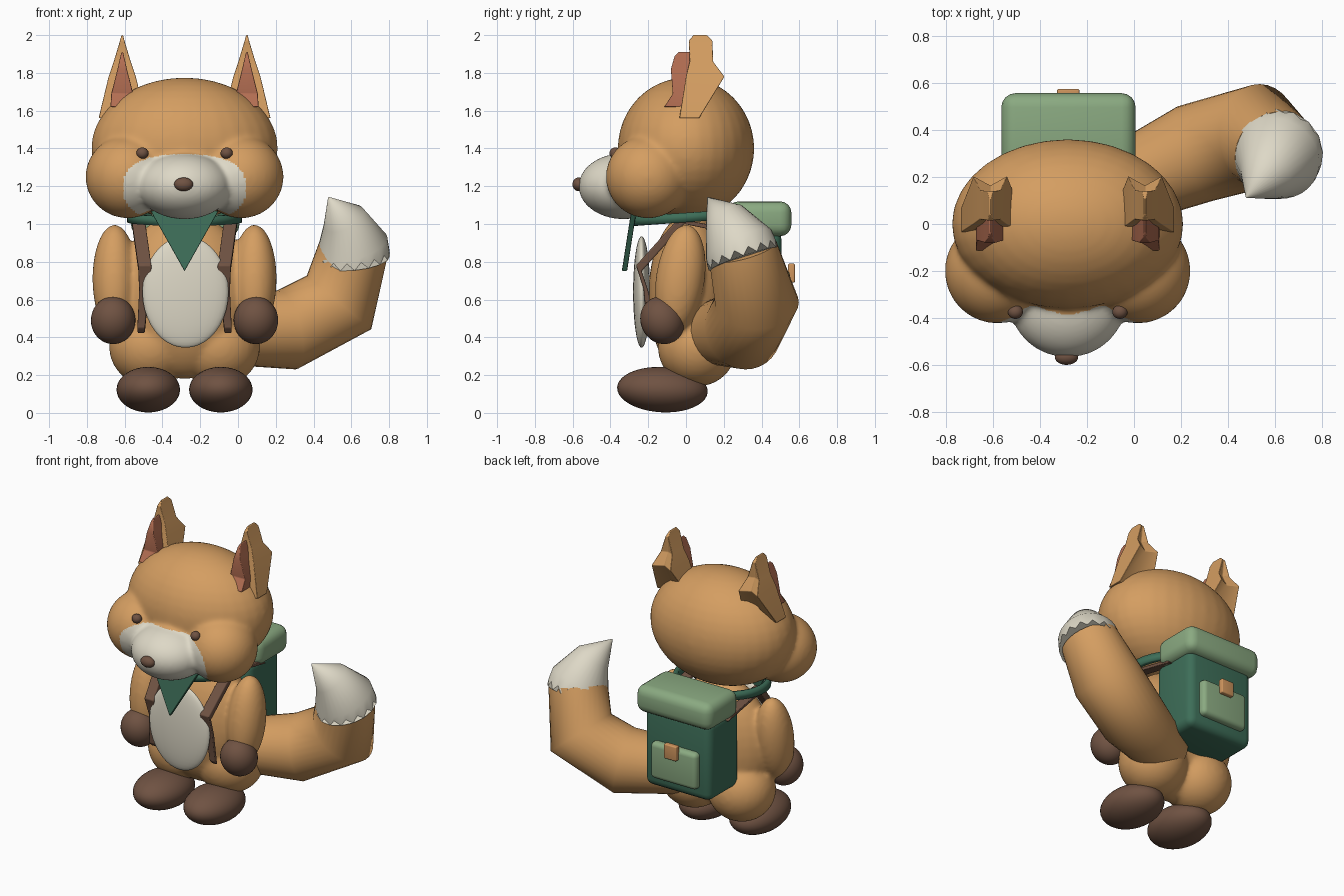
import bpy, bmesh, math
from mathutils import Vector, Matrix

if "Cube" in bpy.data.objects:
    bpy.data.objects.remove(bpy.data.objects["Cube"])

C = -0.283  # centre line of the character
SIDES = (("right", -1), ("left", 1))


def material(name, rgb):
    m = bpy.data.materials.new(name)
    m.use_nodes = True
    m.diffuse_color = (*rgb, 1)
    m.node_tree.nodes["Principled BSDF"].inputs["Base Color"].default_value = (*rgb, 1)
    return m


FUR = material("orange fur", (0.66, 0.34, 0.12))
CREAM = material("cream fur", (0.73, 0.69, 0.57))
BROWN = material("dark brown", (0.16, 0.085, 0.055))
PINK = material("inner ear", (0.45, 0.155, 0.085))
GREEN = material("dark green", (0.047, 0.155, 0.098))
SAGE = material("light green", (0.255, 0.40, 0.22))
TAN = material("tan clasp", (0.62, 0.30, 0.11))


def finish(name, bm, mat, angle=180):
    bmesh.ops.recalc_face_normals(bm, faces=bm.faces)
    me = bpy.data.meshes.new(name)
    bm.to_mesh(me)
    bm.free()
    ob = bpy.data.objects.new(name, me)
    bpy.context.collection.objects.link(ob)
    me.materials.append(mat)
    activate(ob)
    bpy.ops.object.shade_smooth_by_angle(angle=math.radians(angle))
    return ob


def activate(ob):
    bpy.ops.object.select_all(action='DESELECT')
    ob.select_set(True)
    bpy.context.view_layer.objects.active = ob


def add_ball(bm, loc, size, tilt=0):
    m = (Matrix.Translation(loc) @ Matrix.Rotation(math.radians(tilt), 4, 'X')
         @ Matrix.Diagonal((*size, 1)))
    bmesh.ops.create_uvsphere(bm, u_segments=32, v_segments=20, radius=1, matrix=m)


def ball(name, loc, size, mat, tilt=0):
    bm = bmesh.new()
    add_ball(bm, loc, size, tilt)
    return finish(name, bm, mat)


def blend(name, balls, mat, voxel, smooth):
    """Melt overlapping ellipsoids into one soft surface."""
    bm = bmesh.new()
    for b in balls:
        add_ball(bm, *b)
    ob = finish(name, bm, mat)
    mod = ob.modifiers.new("remesh", 'REMESH')
    mod.mode, mod.voxel_size, mod.use_smooth_shade = 'VOXEL', voxel, True
    mod = ob.modifiers.new("soften", 'SMOOTH')
    mod.factor, mod.iterations = 0.5, smooth
    activate(ob)
    for mod in list(ob.modifiers):
        bpy.ops.object.modifier_apply(modifier=mod.name)
    return ob


def box(name, lo, hi, bevel, mat):
    bm = bmesh.new()
    lo, hi = Vector(lo), Vector(hi)
    bmesh.ops.create_cube(bm, size=1, matrix=Matrix.Translation((lo + hi) / 2)
                          @ Matrix.Diagonal((*(hi - lo), 1)))
    bmesh.ops.bevel(bm, geom=bm.edges[:], offset=bevel, segments=4, profile=0.5, affect='EDGES')
    return finish(name, bm, mat, 40)


def loft(name, rings, mat, angle, bevel=0):
    """Skin a list of equal point rings and cap both ends."""
    bm = bmesh.new()
    vs = [[bm.verts.new(p) for p in r] for r in rings]
    n = len(vs[0])
    for a, b in zip(vs, vs[1:]):
        for i in range(n):
            j = (i + 1) % n
            bm.faces.new((a[i], a[j], b[j], b[i]))
    bm.faces.new(vs[0][::-1])
    bm.faces.new(vs[-1])
    ob = finish(name, bm, mat, angle)
    if bevel:
        mod = ob.modifiers.new("round edges", 'BEVEL')
        mod.width, mod.segments = bevel, 3
    return ob


def tube_rings(path, sides, jag=0):
    """Round rings along (point, radius) pairs; jag makes a zigzag first rim."""
    pts = [Vector(p) for p, r in path]
    rings, axis, u = [], None, Vector((0, 1, 0))
    for k, (p, r) in enumerate(path):
        a, b = pts[max(k - 1, 0)], pts[min(k + 1, len(pts) - 1)]
        new = (b - a).normalized()
        if axis:
            u = axis.rotation_difference(new) @ u
        axis = new
        u = (u - axis * u.dot(axis)).normalized()
        w = axis.cross(u)
        rings.append([pts[k] + r * (u * math.cos(t) + w * math.sin(t))
                      + axis * (jag * (i % 2) if k == 0 else 0)
                      for i in range(sides) for t in [2 * math.pi * i / sides]])
    return rings


# Head with cheeks and snout; the snout patch is cream
head = blend("head", [((C, 0, 1.40), (0.495, 0.362, 0.375)),
                      ((C - 0.3, -0.2, 1.25), (0.225, 0.225, 0.22)),
                      ((C + 0.3, -0.2, 1.25), (0.225, 0.225, 0.22)),
                      ((C, -0.33, 1.20), (0.25, 0.24, 0.175))], FUR, 0.012, 20)
head.data.materials.append(CREAM)
for f in head.data.polygons:
    x, y, z = f.center
    if y < -0.27 and abs((x - C) / 0.325) ** 2.5 + abs((z - 1.19) / 0.18) ** 2.5 < 1:
        f.material_index = 1
ball("nose", (C - 0.005, -0.568, 1.21), (0.05, 0.033, 0.036), BROWN)

# Torso, hips and arms
limbs = [((C, 0.02, 0.62), (0.36, 0.22, 0.44))]
for _, s in SIDES:
    limbs += [((C + s * 0.18, 0.06, 0.35), (0.22, 0.21, 0.21)),
              ((C + s * 0.37, -0.03, 0.71), (0.118, 0.13, 0.29), -8)]
blend("body", limbs, FUR, 0.014, 10)
ball("belly_patch", (C + 0.005, -0.235, 0.64), (0.228, 0.045, 0.295), CREAM)

for side, s in SIDES:
    ball(side + "_eye", (C + s * 0.223, -0.375, 1.375), (0.032, 0.03, 0.03), BROWN)
    ball(side + "_hand", (C + s * 0.378, -0.125, 0.49), (0.118, 0.115, 0.128), BROWN, 25)
    ball(side + "_foot", (C + s * 0.192, -0.125, 0.123), (0.168, 0.24, 0.12), BROWN, -3)

    # Ears: height, half width, front y, back y, depth of the back groove
    def ear_rings(cx, rows):
        return [[(cx - w, f, z), (cx, f, z), (cx + w, f, z),
                 (cx + w, b, z), (cx, b - g, z), (cx - w, b, z)] for z, w, f, b, g in rows]
    ex = C + s * 0.33
    loft(side + "_ear", ear_rings(ex, [(1.56, 0.125, -0.035, 0.07, 0.02),
                                       (1.78, 0.072, 0.0, 0.205, 0.04),
                                       (1.86, 0.045, 0.02, 0.145, 0.02),
                                       (1.97, 0.012, 0.015, 0.14, 0.0),
                                       (2.0, 0.004, 0.04, 0.11, 0.0)]), FUR, 30, 0.008)
    loft(side + "_inner_ear", ear_rings(ex, [(1.62, 0.062, -0.115, -0.01, 0),
                                             (1.69, 0.058, -0.07, 0.02, 0),
                                             (1.82, 0.025, -0.08, 0.03, 0),
                                             (1.89, 0.009, -0.06, 0.03, 0),
                                             (1.91, 0.004, -0.04, 0.02, 0)]), PINK, 30, 0.008)

    # Backpack strap over the shoulder: path, half width
    strap = [((0.24, 0.3, 0.96), 0.03), ((0.245, -0.04, 1.03), 0.035),
             ((0.21, -0.265, 0.78), 0.035), ((0.215, -0.225, 0.66), 0.025),
             ((0.23, -0.205, 0.45), 0.02)]
    rings = []
    for (x, y, z), w in strap:
        cx = C + s * x
        rings.append([(cx - w, y, z), (cx + w, y, z),
                      (cx + w, y + 0.03, z - 0.03), (cx - w, y + 0.03, z - 0.03)])
    loft(side + "_strap", rings, BROWN, 30, 0.006)

# Tail and its zigzag-edged tip
loft("tail", tube_rings([((-0.15, 0.12, 0.42), 0.16), ((0.26, 0.30, 0.44), 0.215),
                         ((0.535, 0.375, 0.585), 0.222), ((0.61, 0.30, 0.86), 0.185)], 32), FUR, 60)
loft("tail_tip", tube_rings([((0.612, 0.305, 0.815), 0.195), ((0.605, 0.28, 0.89), 0.19),
                             ((0.56, 0.205, 1.03), 0.115), ((0.48, 0.115, 1.14), 0.004)], 32, 0.04),
     CREAM, 60)

# Neckerchief: band and hanging triangle
bm = bmesh.new()
N = 40
for (a, b) in [((0.29, -0.025), (0.29, 0.025))]:
    lower, upper = [[bm.verts.new((C + r * math.cos(t), 0.01 + r * math.sin(t),
                                   1.035 + h + 0.02 * math.sin(t)))
                     for t in [2 * math.pi * i / N for i in range(N)]] for r, h in (a, b)]
for i in range(N):
    j = (i + 1) % N
    bm.faces.new((lower[i], lower[j], upper[j], upper[i]))
band = finish("neckerchief_band", bm, GREEN, 40)
mod = band.modifiers.new("thickness", 'SOLIDIFY')
mod.thickness, mod.offset = 0.03, 0
loft("neckerchief_point", [[(C - 0.18, y, 1.07), (C + 0.18, y, 1.07), (C, y - 0.05, 0.75)]
                           for y in (-0.29, -0.262)], GREEN, 30, 0.004)

# Backpack
box("backpack", (C - 0.25, 0.17, 0.43), (C + 0.25, 0.505, 0.97), 0.05, GREEN)
box("backpack_lid", (C - 0.283, 0.22, 0.935), (C + 0.29, 0.558, 1.12), 0.06, SAGE)
box("backpack_pocket", (C - 0.175, 0.46, 0.51), (C + 0.175, 0.55, 0.76), 0.03, SAGE)
box("backpack_clasp", (C - 0.045, 0.54, 0.69), (C + 0.05, 0.577, 0.79), 0.008, TAN)
